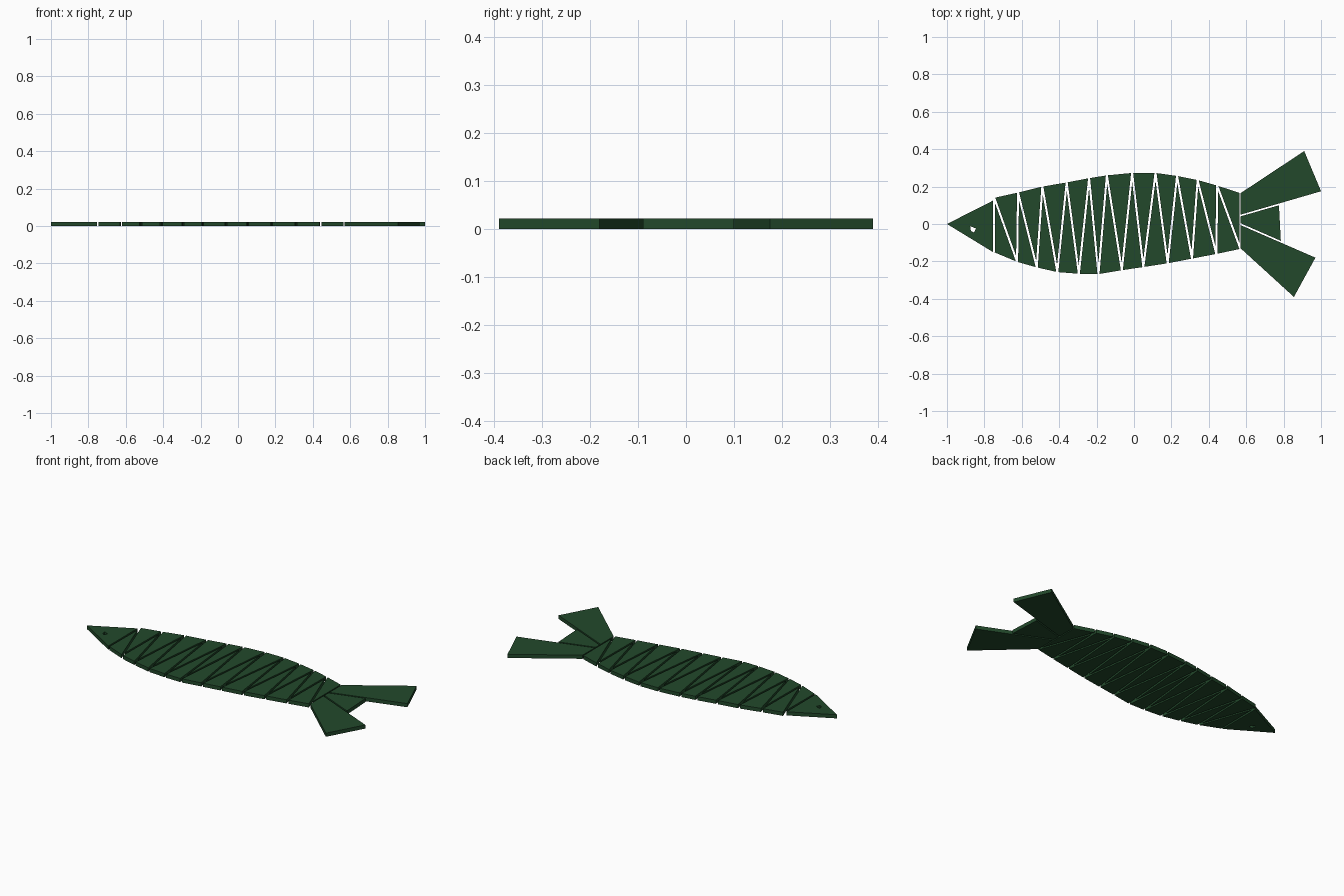
import bpy
from mathutils import Vector

if "Cube" in bpy.data.objects:
    bpy.data.objects.remove(bpy.data.objects["Cube"])

THICK = 0.022   # plate thickness
GAP = 0.0055    # half of the slit between neighbouring plates

green = bpy.data.materials.new("dark_green")
green.diffuse_color = (0.016, 0.066, 0.024, 1)
green.use_nodes = True
green.node_tree.nodes["Principled BSDF"].inputs["Base Color"].default_value = green.diffuse_color


def plate(name, *outlines):
    """Flat plate from closed outlines; inner outlines become holes."""
    cu = bpy.data.curves.new(name, 'CURVE')
    cu.dimensions = '2D'
    cu.fill_mode = 'BOTH'
    cu.extrude = THICK / 2
    for pts in outlines:
        sp = cu.splines.new('POLY')
        sp.points.add(len(pts) - 1)
        for p, (x, y) in zip(sp.points, pts):
            p.co = (x, y, 0, 1)
        sp.use_cyclic_u = True
    tmp = bpy.data.objects.new(name + "_outline", cu)
    bpy.context.collection.objects.link(tmp)
    bpy.context.view_layer.update()
    dg = bpy.context.evaluated_depsgraph_get()
    me = bpy.data.meshes.new_from_object(tmp.evaluated_get(dg))
    bpy.data.objects.remove(tmp)
    me.materials.clear()
    me.materials.append(green)
    me.polygons.foreach_set("use_smooth", [False] * len(me.polygons))
    ob = bpy.data.objects.new(name, me)
    ob.location.z = THICK / 2
    bpy.context.collection.objects.link(ob)
    return ob


def wedge(apex, p, q):
    """Triangle pulled in along its two long sides, base kept on its line."""
    a, p, q = Vector(apex), Vector(p), Vector(q)
    lp, lq = (p - a).length, (q - a).length
    c = (p * lq + q * lp) / (lp + lq)            # bisector foot on the base
    d = p - a
    dist = abs(d.x * (c - a).y - d.y * (c - a).x) / lp
    k = 1 - GAP / dist
    return [c + (v - c) * k for v in (a, p, q)]


# Head with eye hole
plate("head",
      [(-1, 0), (-0.754, -0.15), (-0.754, 0.125)],
      [(-0.876, -0.012), (-0.845, -0.024), (-0.856, -0.046), (-0.872, -0.036)])

# Body: zigzag of wedges between back and belly edges
back = [(-.747, .14), (-.62, .168), (-.49, .20), (-.36, .222), (-.24, .245),
        (-.145, .26), (-.01, .273), (.115, .273), (.23, .257), (.34, .235),
        (.445, .205), (.569, .165)]
belly = [(-.75, -.15), (-.625, -.202), (-.52, -.232), (-.41, -.257),
         (-.295, -.266), (-.19, -.268), (-.065, -.247), (.05, -.23),
         (.18, -.21), (.31, -.185), (.44, -.16), (.569, -.133)]
zigzag = [p for pair in zip(belly, back) for p in pair]
for i in range(len(zigzag) - 2):
    p, apex, q = zigzag[i:i + 3]
    plate(f"body_wedge_{i + 1}", wedge(apex, p, q))

# Tail fins
plate("tail_fin_upper", [(.57, .05), (1, .175), (.91, .39), (.57, .165)])
plate("tail_fin_middle", [(.57, .004), (.785, -.09), (.775, .10), (.57, .041)])
plate("tail_fin_lower", [(.57, -.13), (.855, -.39), (.97, -.18), (.57, -.006)])
